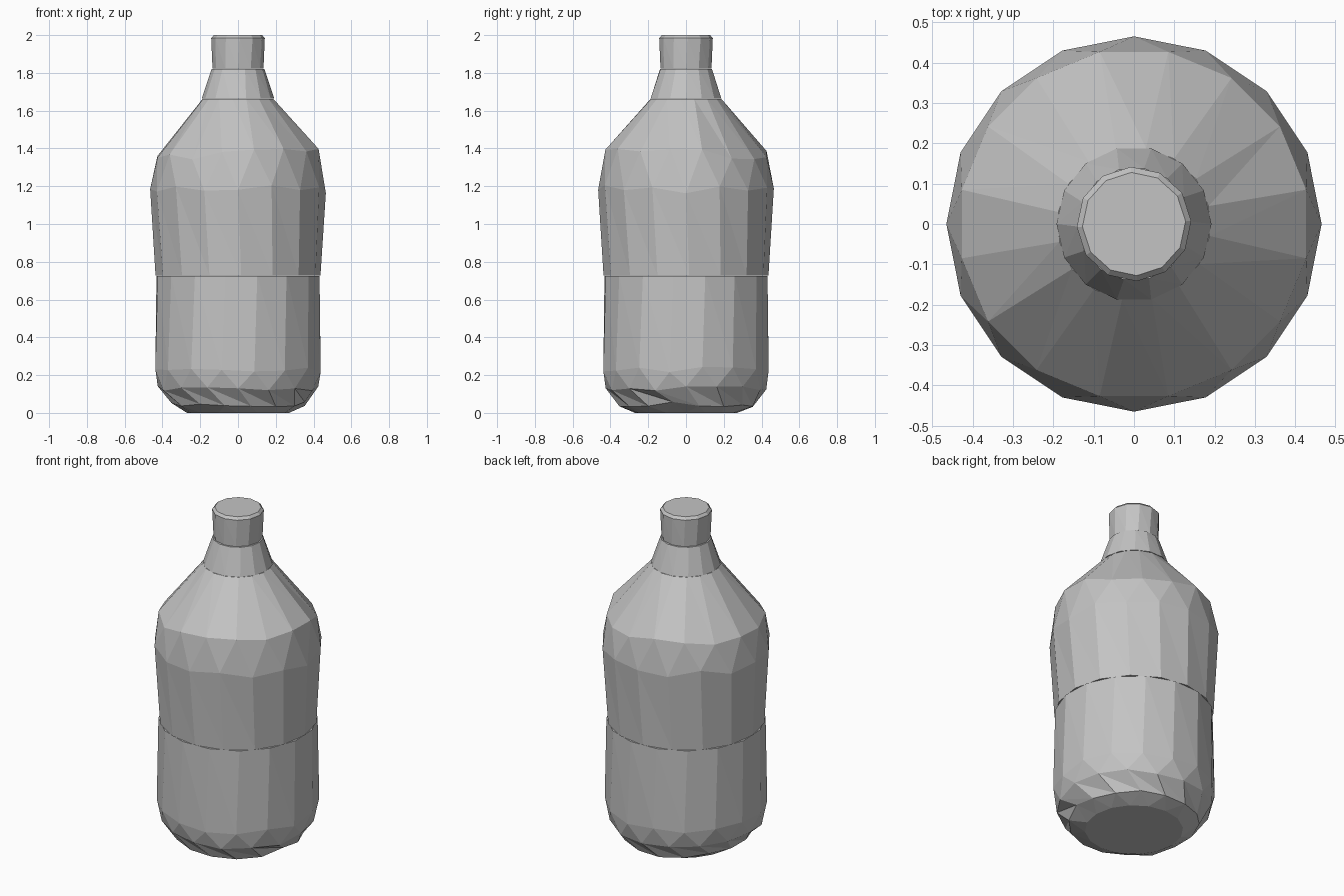
import bpy, bmesh, math, random

cube = bpy.data.objects.get("Cube")
if cube:
    bpy.data.objects.remove(cube, do_unlink=True)

random.seed(4)

grey = bpy.data.materials.new("plain_grey")
grey.use_nodes = True
colour = (0.55, 0.55, 0.55, 1)
grey.diffuse_color = colour
grey.node_tree.nodes["Principled BSDF"].inputs["Base Color"].default_value = colour


def lathe(name, profile, sides, wobble=0.0):
    """Faceted turned part; profile holds (radius, height, twist in steps).
    Inner rings wobble in height for an irregular hand-cut look."""
    bm = bmesh.new()
    rings = []
    for i, (r, z, twist) in enumerate(profile):
        inner = 0 < i < len(profile) - 1
        ring = []
        for k in range(sides):
            a = 2 * math.pi * (k + twist) / sides
            dz = random.uniform(-wobble, wobble) if inner else 0
            ring.append(bm.verts.new((r * math.cos(a), r * math.sin(a), z + dz)))
        rings.append(ring)
    # triangles between neighbouring rings, following the twist
    for low, high in zip(rings, rings[1:]):
        for k in range(sides):
            n = (k + 1) % sides
            bm.faces.new((low[k], low[n], high[k]))
            bm.faces.new((low[n], high[n], high[k]))
    bm.faces.new(rings[0][::-1])
    bm.faces.new(rings[-1])
    bmesh.ops.recalc_face_normals(bm, faces=bm.faces)
    mesh = bpy.data.meshes.new(name)
    bm.to_mesh(mesh)
    bm.free()
    mesh.materials.append(grey)
    obj = bpy.data.objects.new(name, mesh)
    bpy.context.collection.objects.link(obj)
    return obj


# Lower half with rounded base
lathe("lower_body", [(0.27, 0, 0), (0.36, 0.045, 0.5), (0.425, 0.13, 0),
                     (0.446, 0.23, 0.5), (0.437, 0.725, 0.6)], 16, 0.015)

# Upper half swelling into the sloped shoulder
lathe("upper_body", [(0.437, 0.728, 0.1), (0.465, 1.19, 0),
                     (0.435, 1.37, 0.5), (0.19, 1.662, 0.6)], 16, 0.03)

# Tapered neck
lathe("neck", [(0.192, 1.664, 0), (0.14, 1.82, 0.1)], 14)

# Cap with a slightly softened top edge
lathe("cap", [(0.135, 1.822, 0), (0.142, 1.985, 0.1), (0.128, 2.0, 0.1)], 12)
